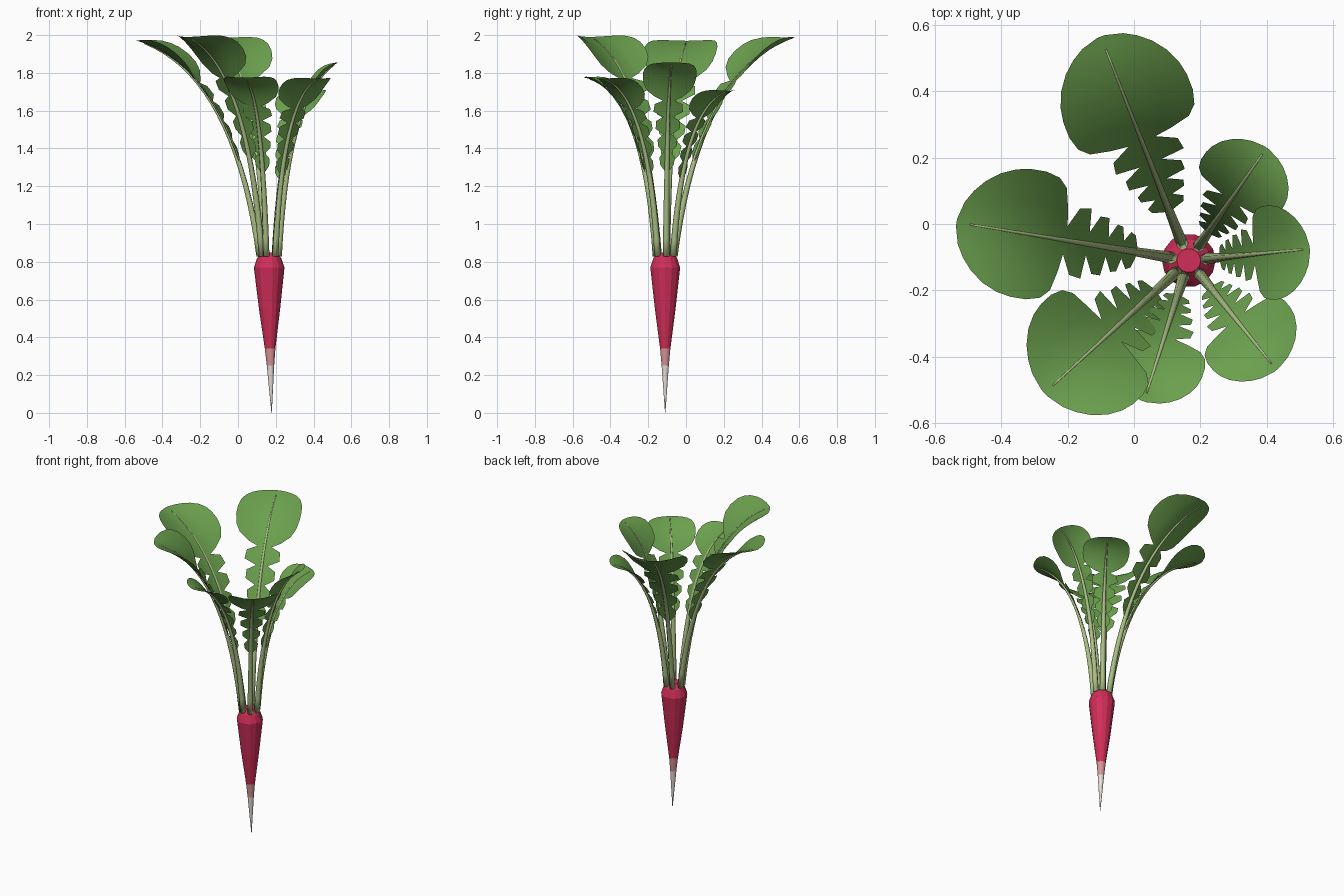
import bpy, bmesh, math
from mathutils import Vector

if "Cube" in bpy.data.objects:
    bpy.data.objects.remove(bpy.data.objects["Cube"])

CX, CY = 0.165, -0.11  # plant axis


def material(name, rgb):
    m = bpy.data.materials.new(name)
    lin = [(c / 255 / 12.92 if c < 11 else ((c / 255 + 0.055) / 1.055) ** 2.4) for c in rgb]
    m.diffuse_color = (*lin, 1)
    m.use_nodes = True
    m.node_tree.nodes["Principled BSDF"].inputs["Base Color"].default_value = m.diffuse_color
    return m


RED = material("root_red", (208, 46, 88))
PINK = material("root_pink", (218, 150, 150))
WHITE = material("root_white", (232, 224, 220))
GREEN = material("leaf_green", (107, 160, 78))
STEM = material("stem_pale_green", (170, 190, 132))


def make_object(name, bm, mats, smooth):
    me = bpy.data.meshes.new(name)
    for f in bm.faces:
        f.smooth = smooth
    bm.to_mesh(me)
    bm.free()
    for m in mats:
        me.materials.append(m)
    ob = bpy.data.objects.new(name, me)
    bpy.context.collection.objects.link(ob)
    return ob


def loft(bm, rings, closed):
    """Join successive rows of points with quads."""
    rows = [[bm.verts.new(p) for p in r] for r in rings]
    n = len(rows[0])
    for a, b in zip(rows, rows[1:]):
        for i in range(n if closed else n - 1):
            j = (i + 1) % n
            bm.faces.new((a[i], a[j], b[j], b[i]))
    return rows


# Root: tapered body, coloured by height
def build_root():
    bm = bmesh.new()
    profile = [(0.0, 0.178, 0.001), (0.12, 0.175, 0.010), (0.25, 0.172, 0.0195),
               (0.34, 0.170, 0.028), (0.55, 0.167, 0.056), (0.77, CX, 0.081),
               (0.82, CX, 0.064), (0.85, CX, 0.036)]
    n = 14
    rings = [[(x + r * math.cos(2 * math.pi * i / n), CY + r * math.sin(2 * math.pi * i / n), z)
              for i in range(n)] for z, x, r in profile]
    rows = loft(bm, rings, True)
    bm.faces.new(rows[-1])
    bm.faces.new(rows[0][::-1])
    for f in bm.faces:
        z = f.calc_center_median().z
        f.material_index = 0 if z > 0.34 else 1 if z > 0.25 else 2
    make_object("root", bm, [RED, PINK, WHITE], False)


# Blade outline: position along the midrib, half width (lobes, then round end)
OUTLINE = [(.29, .08), (.315, .25), (.345, .29), (.37, .14), (.395, .35), (.425, .37),
           (.45, .15), (.475, .45), (.515, .45), (.54, .18), (.565, .55), (.61, .52),
           (.635, .22), (.655, .5), (.69, .8), (.73, .94), (.78, 1), (.83, 1), (.87, .96),
           (.91, .86), (.945, .7), (.97, .52), (.988, .33), (1, .06)]


class Midrib:
    """Arching path from the crown to the leaf tip."""

    def __init__(self, tip, bulge):
        tx, ty, tz = tip
        out = Vector((tx - CX, ty - CY, 0))
        reach = out.length
        self.out = out.normalized()
        self.side = Vector((-self.out.y, self.out.x, 0))
        self.p = [(0.045, 0.83), (0.265 * reach, 0.84 + bulge * (tz - 0.84)), (reach, tz)]

    def at(self, t):
        a, b, c = self.p
        r, z = [(1 - t) ** 2 * a[k] + 2 * t * (1 - t) * b[k] + t * t * c[k] for k in (0, 1)]
        dr, dz = [(1 - t) * (b[k] - a[k]) + t * (c[k] - b[k]) for k in (0, 1)]
        pos = Vector((CX, CY, z)) + self.out * r
        normal = (Vector((0, 0, dr)) - self.out * dz).normalized()
        return pos, normal


def build_leaf(index, tip, half_width, bulge):
    rib = Midrib(tip, bulge)

    # Blade: lobed sheet, cupped upwards
    bm = bmesh.new()
    rows = []
    for t, w in OUTLINE:
        pos, nor = rib.at(t)
        row = []
        for k in (-1, -0.5, 0, 0.5, 1):
            d = k * w * half_width
            row.append(pos + rib.side * d + nor * (1.4 * d * d))
        rows.append(row)
    loft(bm, rows, False)
    make_object(f"leaf_blade_{index}", bm, [GREEN], True)

    # Stem and midrib: one tapering tube
    bm = bmesh.new()
    rings = []
    steps, sides = 18, 6
    for i in range(steps + 1):
        t = 0.96 * i / steps
        pos, nor = rib.at(t)
        rad = 0.0155 * (1 - t) + 0.0025
        centre = pos - nor * (0.35 * rad)
        rings.append([centre + rib.side * (rad * math.cos(2 * math.pi * j / sides))
                      + nor * (rad * math.sin(2 * math.pi * j / sides)) for j in range(sides)])
    ends = loft(bm, rings, True)
    bm.faces.new(ends[0])
    bm.faces.new(ends[-1])
    bmesh.ops.recalc_face_normals(bm, faces=bm.faces)
    make_object(f"leaf_stem_{index}", bm, [STEM], True)


build_root()

# Leaves: tip position, half width, arch
LEAVES = [((-0.10, 0.565, 1.985), 0.20, 0.86),
          ((-0.535, 0.005, 1.97), 0.195, 0.86),
          ((-0.27, -0.51, 1.99), 0.205, 0.88),
          ((0.03, -0.535, 1.775), 0.145, 0.94),
          ((0.43, -0.44, 1.77), 0.15, 0.92),
          ((0.53, -0.075, 1.855), 0.142, 0.86),
          ((0.40, 0.23, 1.705), 0.143, 0.93)]
for i, (tip, hw, bulge) in enumerate(LEAVES, 1):
    build_leaf(i, tip, hw, bulge)
